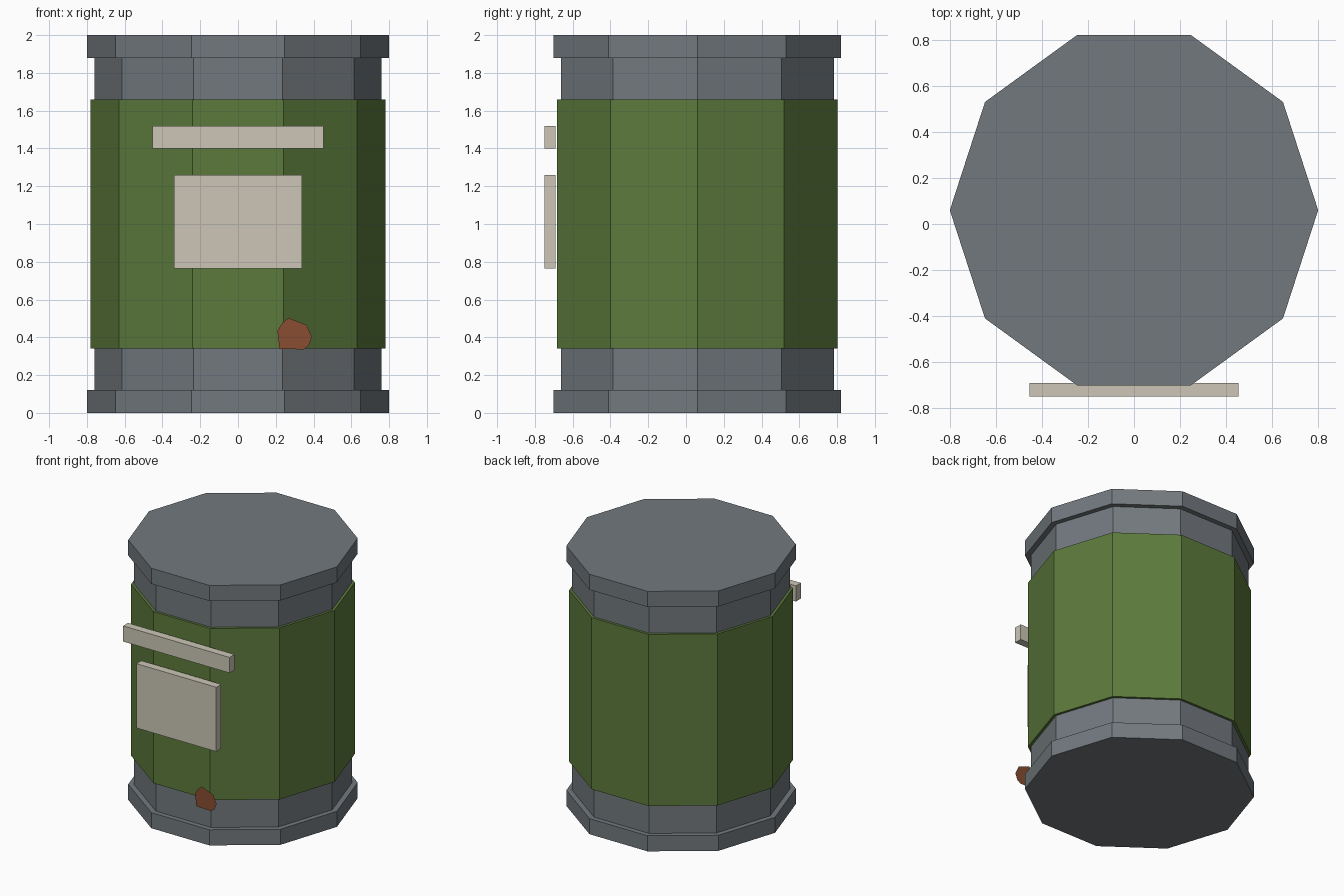
import bpy, bmesh, math

if "Cube" in bpy.data.objects:
    bpy.data.objects.remove(bpy.data.objects["Cube"])

CY = 0.06      # barrel axis sits slightly behind the origin
SIDES = 10


def material(name, rgb):
    lin = [((c / 255 + 0.055) / 1.055) ** 2.4 for c in rgb]
    m = bpy.data.materials.new(name)
    m.diffuse_color = (*lin, 1.0)
    m.use_nodes = True
    m.node_tree.nodes["Principled BSDF"].inputs["Base Color"].default_value = m.diffuse_color
    return m


GREY = material("steel grey", (114, 121, 126))
GREEN = material("olive green", (92, 122, 60))
CREAM = material("pale cream", (204, 198, 182))
RUST = material("rust brown", (136, 77, 50))


def finish(name, bm, mat):
    bmesh.ops.recalc_face_normals(bm, faces=bm.faces)
    mesh = bpy.data.meshes.new(name)
    bm.to_mesh(mesh)
    bm.free()
    mesh.materials.append(mat)
    obj = bpy.data.objects.new(name, mesh)
    bpy.context.collection.objects.link(obj)
    return obj


def drum(name, radius, z0, z1, mat):
    """Ten-sided prism with a corner pointing along x."""
    bm = bmesh.new()
    ring = [bm.verts.new((radius * math.cos(2 * math.pi * i / SIDES),
                          CY + radius * math.sin(2 * math.pi * i / SIDES), z0))
            for i in range(SIDES)]
    base = bm.faces.new(ring)
    ext = bmesh.ops.extrude_face_region(bm, geom=[base], use_keep_orig=True)
    top = [v for v in ext["geom"] if isinstance(v, bmesh.types.BMVert)]
    bmesh.ops.translate(bm, verts=top, vec=(0, 0, z1 - z0))
    return finish(name, bm, mat)


def box(name, lo, hi, mat):
    bm = bmesh.new()
    bmesh.ops.create_cube(bm, size=1)
    for v in bm.verts:
        v.co = [(a + b) / 2 + c * (b - a) for a, b, c in zip(lo, hi, v.co)]
    return finish(name, bm, mat)


# Barrel body, end rims and painted band
drum("barrel_body", 0.76, 0.06, 1.94, GREY)
drum("bottom_rim", 0.80, 0.0, 0.12, GREY)
drum("top_rim", 0.80, 1.88, 2.0, GREY)
drum("painted_band", 0.78, 0.34, 1.66, GREEN)

# Front label plates
box("label_strip", (-0.453, -0.75, 1.40), (0.453, -0.69, 1.52), CREAM)
box("label_panel", (-0.34, -0.75, 0.765), (0.34, -0.69, 1.26), CREAM)

# Flat rust patch standing in front of the lower band
outline = [(0.209, 0.434), (0.235, 0.476), (0.267, 0.503), (0.362, 0.466),
           (0.392, 0.402), (0.373, 0.355), (0.347, 0.336), (0.220, 0.339)]
bm = bmesh.new()
face = bm.faces.new([bm.verts.new((x, -0.82, z)) for x, z in outline])
face.normal_update()
if face.normal.y > 0:
    face.normal_flip()
mesh = bpy.data.meshes.new("rust_patch")
bm.to_mesh(mesh)
bm.free()
mesh.materials.append(RUST)
bpy.context.collection.objects.link(bpy.data.objects.new("rust_patch", mesh))
